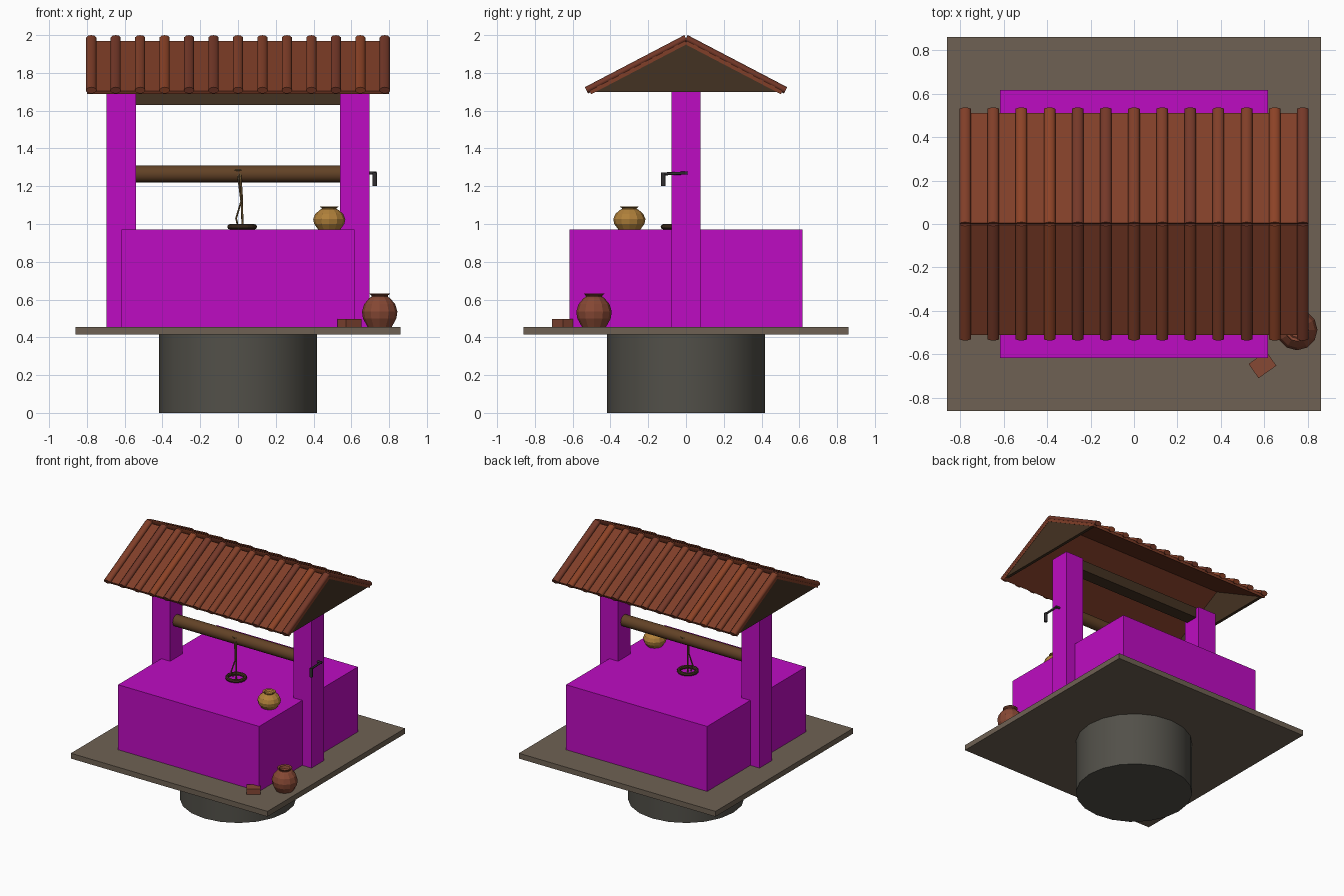
import bpy, bmesh, math, random
from mathutils import Vector, Matrix

if "Cube" in bpy.data.objects:
    bpy.data.objects.remove(bpy.data.objects["Cube"])

random.seed(4)


def lin(v):
    v /= 255
    return v / 12.92 if v <= 0.04045 else ((v + 0.055) / 1.055) ** 2.4


def material(name, r, g, b):
    m = bpy.data.materials.new(name)
    m.diffuse_color = (lin(r), lin(g), lin(b), 1)
    m.use_nodes = True
    m.node_tree.nodes["Principled BSDF"].inputs["Base Color"].default_value = m.diffuse_color
    return m


WALL = material("magenta", 190, 12, 194)
SLAB = material("earth_stone", 110, 97, 83)
SHAFT = material("dark_stone", 82, 80, 73)
TILES = [material(f"clay_{i}", *c) for i, c in
         enumerate([(128, 62, 40), (116, 56, 40), (140, 66, 38)])]
DARK_WOOD = material("dark_wood", 68, 50, 34)
WOOD = material("wood", 98, 66, 38)
ROPE = material("rope", 104, 82, 48)
IRON = material("iron", 48, 46, 48)
OCHRE = material("ochre", 176, 128, 58)
TERRACOTTA = material("terracotta", 134, 72, 52)


def finish(name, bm, mat, smooth=None):
    bmesh.ops.recalc_face_normals(bm, faces=bm.faces)
    me = bpy.data.meshes.new(name)
    bm.to_mesh(me)
    bm.free()
    ob = bpy.data.objects.new(name, me)
    bpy.context.collection.objects.link(ob)
    me.materials.append(mat)
    if smooth:
        bpy.ops.object.select_all(action='DESELECT')
        ob.select_set(True)
        bpy.context.view_layer.objects.active = ob
        bpy.ops.object.shade_smooth_by_angle(angle=math.radians(smooth))
    return ob


def box(name, lo, hi, mat, rot=None):
    lo, hi = Vector(lo), Vector(hi)
    bm = bmesh.new()
    size = Matrix.Diagonal((*(hi - lo), 1))
    turn = rot if rot else Matrix()
    bmesh.ops.create_cube(bm, size=1, matrix=Matrix.Translation((lo + hi) / 2) @ turn @ size)
    return finish(name, bm, mat)


def rod(name, a, b, r, mat, sides=12, squash=1.0):
    """Cylinder from a to b; squash flattens it across its upper side."""
    a, b = Vector(a), Vector(b)
    rot = (b - a).to_track_quat('Z', 'Y').to_matrix().to_4x4()
    bm = bmesh.new()
    bmesh.ops.create_cone(bm, cap_ends=True, segments=sides, radius1=r, radius2=r, depth=(b - a).length,
                          matrix=Matrix.Translation((a + b) / 2) @ rot @ Matrix.Diagonal((1, squash, 1, 1)))
    return finish(name, bm, mat, 50)


def lathe(name, profile, at, mat, sides):
    bm = bmesh.new()
    vs = [bm.verts.new((r, 0, z)) for r, z in profile]
    es = [bm.edges.new(p) for p in zip(vs, vs[1:])]
    bmesh.ops.spin(bm, geom=vs + es, axis=(0, 0, 1), cent=(0, 0, 0), angle=math.tau, steps=sides)
    bmesh.ops.remove_doubles(bm, verts=bm.verts, dist=1e-5)
    bmesh.ops.translate(bm, verts=bm.verts, vec=at)
    return finish(name, bm, mat)


def ring(name, at, major, minor, mat, sides=16):
    prof = [(major + minor * math.cos(t * math.tau / 8), minor * math.sin(t * math.tau / 8)) for t in range(9)]
    return lathe(name, prof, at, mat, sides)


def strand(name, points, r, mat):
    cu = bpy.data.curves.new(name, 'CURVE')
    cu.dimensions = '3D'
    cu.bevel_depth = r
    cu.bevel_resolution = 1
    cu.use_fill_caps = True
    sp = cu.splines.new('POLY')
    sp.points.add(len(points) - 1)
    for p, co in zip(sp.points, points):
        p.co = (*co, 1)
    cu.materials.append(mat)
    bpy.context.collection.objects.link(bpy.data.objects.new(name, cu))


# Shaft, ground slab and well body
rod("well_shaft", (0, 0, 0), (0, 0, 0.42), 0.417, SHAFT, 20)
box("ground_slab", (-0.86, -0.86, 0.414), (0.86, 0.86, 0.456), SLAB)
box("well_body", (-0.617, -0.617, 0.45), (0.617, 0.617, 0.97), WALL)

# Roof: posts, tie beam, sloping slabs, roll tiles and gables
box("tie_beam", (-0.69, -0.05, 1.63), (0.69, 0.05, 1.71), DARK_WOOD)
slope = math.radians(27.6)
for s, side in ((-1, "left"), (1, "right")):
    xs = sorted((s * 0.54, s * 0.697))
    box(f"{side}_post", (xs[0], -0.077, 0.45), (xs[1], 0.077, 1.705), WALL)
    bm = bmesh.new()
    tri = [bm.verts.new((s * 0.775, y, z)) for y, z in ((-0.505, 1.699), (0.505, 1.699), (0, 1.963))]
    face = bm.faces.new(tri)
    out = bmesh.ops.extrude_face_region(bm, geom=[face])
    bmesh.ops.translate(bm, verts=[v for v in out['geom'] if isinstance(v, bmesh.types.BMVert)],
                        vec=(s * 0.023, 0, 0))
    finish(f"{side}_gable", bm, DARK_WOOD)

for s, side in ((-1, "front"), (1, "back")):
    down = Vector((0, s * math.cos(slope), -math.sin(slope)))
    mid = Vector((0, 0, 1.961)) + down * 0.286
    half = Vector((0.8, 0.286, 0.01))
    box(f"{side}_roof_slab", mid - half, mid + half, TILES[0], Matrix.Rotation(-s * slope, 4, 'X'))
    for i in range(13):
        top = Vector((-0.777 + i * 0.1295, 0, 1.983))
        rod(f"{side}_roll_tile_{i}", top, top + down * 0.595, 0.028, random.choice(TILES), 10, 0.68)

# Windlass roller with crank
rod("roller", (-0.56, 0, 1.265), (0.56, 0, 1.265), 0.045, WOOD, 16)
rod("crank_axle", (0.68, 0, 1.27), (0.733, 0, 1.27), 0.009, IRON, 8)
rod("crank_arm", (0.725, 0.008, 1.27), (0.725, -0.125, 1.265), 0.008, IRON, 8)
rod("crank_handle", (0.725, -0.12, 1.272), (0.725, -0.12, 1.20), 0.012, IRON, 8)

# Rope and ring
ring("rope_coil", (0, 0, 1.285), 0.04, 0.005, ROPE)
strand("rope", [(0.012, -0.04, 1.27), (0.02, -0.05, 1.15), (0.024, -0.055, 0.975)], 0.006, ROPE)
strand("rope_tail", [(0, -0.04, 1.26), (0.017, -0.06, 1.12), (-0.01, -0.07, 1.03), (0.0, -0.06, 0.985)], 0.005, ROPE)
ring("rope_ring", (0.022, -0.055, 0.985), 0.065, 0.014, DARK_WOOD)

# Pots and a loose brick
pot = [(0, 0), (0.68, 0), (0.94, 0.25), (1, 0.46), (0.87, 0.68), (0.6, 0.85), (0.46, 0.9),
       (0.47, 0.94), (0.58, 0.985), (0.56, 1), (0.42, 0.97), (0.36, 0.85), (0, 0.8)]
for name, at, r, h, mat in (("small_pot", (0.483, -0.30, 0.97), 0.085, 0.122, OCHRE),
                            ("large_pot", (0.75, -0.487, 0.455), 0.094, 0.178, TERRACOTTA)):
    lathe(name, [(x * r, z * h) for x, z in pot], at, mat, 12)
box("loose_brick", (0.541, -0.688, 0.455), (0.641, -0.608, 0.497), TERRACOTTA,
    Matrix.Rotation(math.radians(35), 4, 'Z'))
